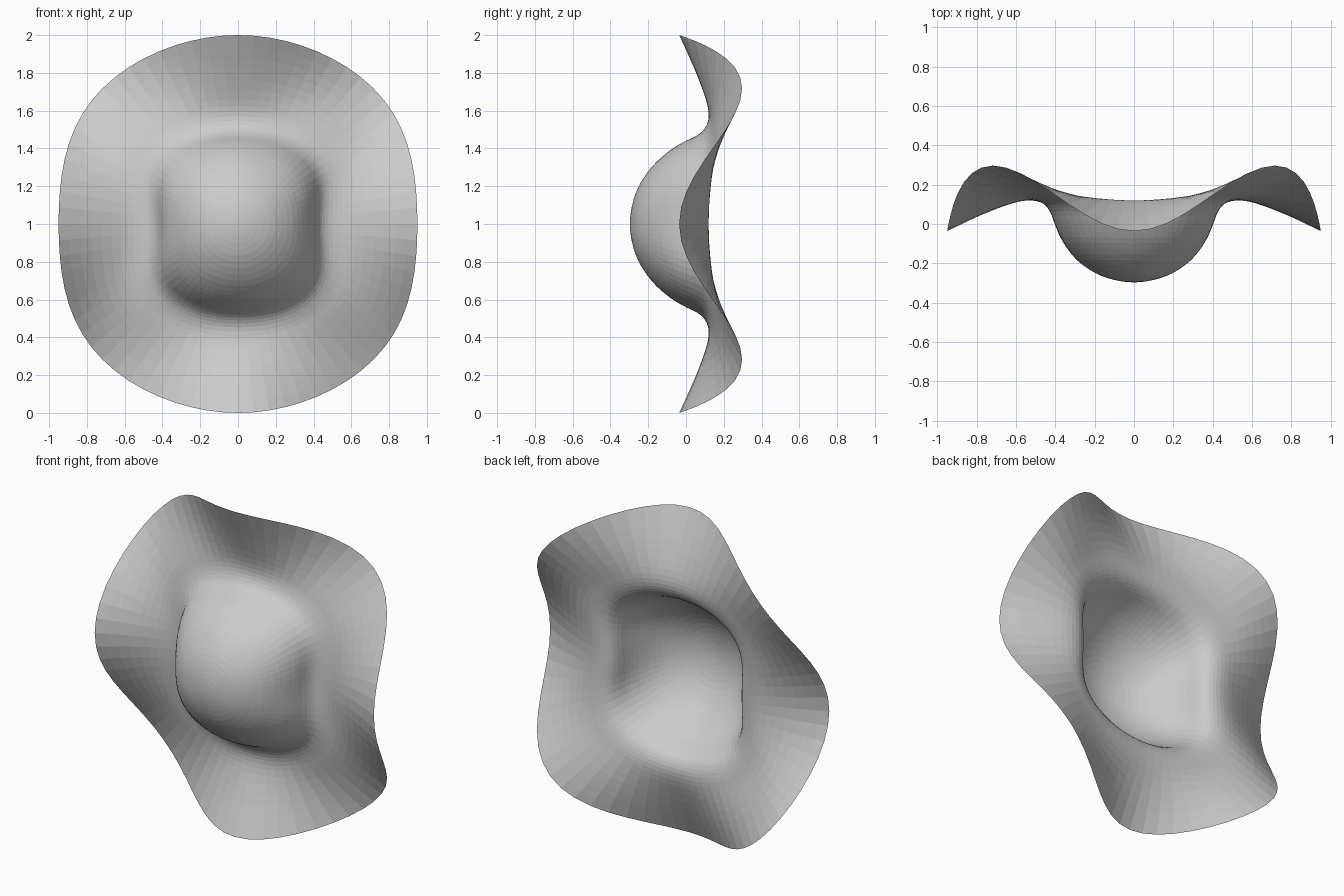
import bpy, bmesh, math

if "Cube" in bpy.data.objects:
    bpy.data.objects.remove(bpy.data.objects["Cube"])

SEGMENTS = 72
STEPS = 3

# Rings from dome centre to rim: axis radius, axis y, diagonal radius, diagonal y, side narrowing
RINGS = [
    (0.00, -0.297, 0.00, -0.297, 0.02),
    (0.10, -0.285, 0.10, -0.285, 0.02),
    (0.20, -0.250, 0.20, -0.250, 0.02),
    (0.30, -0.183, 0.305, -0.182, 0.03),
    (0.38, -0.098, 0.395, -0.095, 0.06),
    (0.43, -0.020, 0.455, -0.010, 0.08),
    (0.47, 0.060, 0.50, 0.065, 0.10),
    (0.51, 0.102, 0.545, 0.112, 0.10),
    (0.57, 0.120, 0.61, 0.142, 0.08),
    (0.66, 0.105, 0.70, 0.170, 0.06),
    (0.82, 0.045, 0.85, 0.228, 0.05),
    (1.00, -0.036, 1.015, 0.297, 0.05),
]


def smooth(p0, p1, p2, p3, t):
    """Catmull-Rom blend between p1 and p2."""
    return [0.5 * (2 * b + (c - a) * t + (2 * a - 5 * b + 4 * c - d) * t * t
                   + (3 * b - a - 3 * c + d) * t ** 3)
            for a, b, c, d in zip(p0, p1, p2, p3)]


def extend(a, b):
    return tuple(2 * u - v for u, v in zip(a, b))


# Refine the profile; the dome is mirrored through its centre, the rim runs on
c1 = RINGS[1]
padded = [(-c1[0], c1[1], -c1[2], c1[3], c1[4])] + RINGS + [extend(RINGS[-1], RINGS[-2])]
profile = [smooth(*padded[i:i + 4], k / STEPS)
           for i in range(len(RINGS) - 1) for k in range(STEPS)]
profile.append(RINGS[-1])

bm = bmesh.new()
centre = bm.verts.new((0, RINGS[0][1], 1))
loops = []
for ra, ya, rd, yd, narrow in profile[1:]:
    loop = []
    for s in range(SEGMENTS):
        a = math.tau * s / SEGMENTS
        w = (1 - math.cos(4 * a)) / 2
        r = ra + (rd - ra) * w
        x = r * math.cos(a) * (1 - narrow * (1 - w))
        loop.append(bm.verts.new((x, ya + (yd - ya) * w, 1 + r * math.sin(a))))
    loops.append(loop)

# Dome cap, then the bands out to the wavy rim
for s in range(SEGMENTS):
    n = (s + 1) % SEGMENTS
    bm.faces.new((centre, loops[0][s], loops[0][n]))
    for inner, outer in zip(loops, loops[1:]):
        bm.faces.new((inner[s], outer[s], outer[n], inner[n]))

mesh = bpy.data.meshes.new("wavy_flower_cup")
bm.to_mesh(mesh)
bm.free()
cup = bpy.data.objects.new("wavy_flower_cup", mesh)
bpy.context.collection.objects.link(cup)
